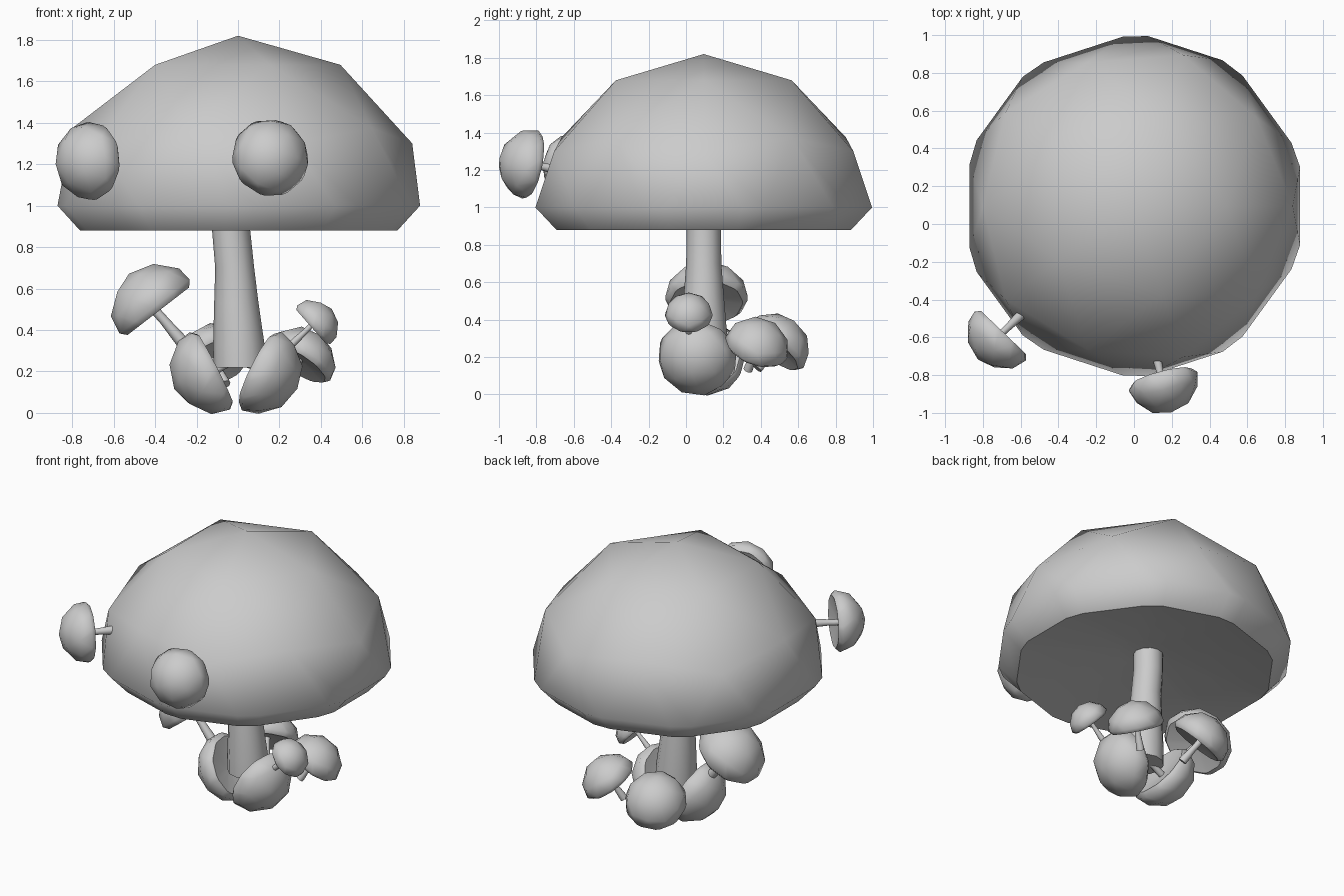
import bpy
import bmesh
from mathutils import Matrix, Vector

if "Cube" in bpy.data.objects:
    bpy.data.objects.remove(bpy.data.objects["Cube"])

grey = bpy.data.materials.new("plain_grey")
grey.use_nodes = True
grey.diffuse_color = (0.6, 0.6, 0.6, 1)
grey.node_tree.nodes["Principled BSDF"].inputs["Base Color"].default_value = (0.6, 0.6, 0.6, 1)

CAP_RADIUS = 0.94
RIM_HEIGHT = 0.12


def cap_mesh():
    """Icosphere dome cut above its middle, with a sloping lip and a shallow hollow underside."""
    bm = bmesh.new()
    bmesh.ops.create_icosphere(bm, subdivisions=2, radius=CAP_RADIUS)
    bmesh.ops.bisect_plane(bm, geom=bm.verts[:] + bm.edges[:] + bm.faces[:],
                           plane_co=(0, 0, RIM_HEIGHT), plane_no=(0, 0, 1), clear_inner=True)
    edges = [e for e in bm.edges if e.is_boundary]
    # Lip slopes in and down, then the underside rises gently to the stem
    for scale, height in ((0.875, 0), (0.2, RIM_HEIGHT)):
        grown = bmesh.ops.extrude_edge_only(bm, edges=edges)["geom"]
        edges = [g for g in grown if isinstance(g, bmesh.types.BMEdge) and g.is_boundary]
        for v in {v for e in edges for v in e.verts}:
            v.co = (v.co.x * scale, v.co.y * scale, height)
        for e in edges:
            e.smooth = height > 0
    bmesh.ops.contextual_create(bm, geom=edges)
    return finish(bm, "cap_mesh")


def stem_mesh():
    """Slightly bent stem, thicker at the foot: (height, x shift, radius)."""
    levels = [(0.16, -0.033, 0.092), (0, -0.033, 0.092), (-0.18, -0.016, 0.094),
              (-0.35, -0.008, 0.107), (-0.55, 0.004, 0.124), (-0.66, 0.008, 0.126)]
    bm = bmesh.new()
    rings = []
    for z, x, radius in levels:
        ring = bmesh.ops.create_circle(bm, segments=12, radius=radius,
                                       matrix=Matrix.Translation((x, 0, z)))
        rings.append(ring["verts"])
    for upper, lower in zip(rings, rings[1:]):
        for i in range(12):
            j = (i + 1) % 12
            bm.faces.new((upper[i], upper[j], lower[j], lower[i]))
    for ring in (rings[0], rings[-1]):
        for e in bm.faces.new(ring).edges:
            e.smooth = False
    return finish(bm, "stem_mesh")


def finish(bm, name):
    bmesh.ops.recalc_face_normals(bm, faces=bm.faces)
    for face in bm.faces:
        face.smooth = True
    mesh = bpy.data.meshes.new(name)
    bm.to_mesh(mesh)
    bm.free()
    mesh.materials.append(grey)
    return mesh


cap = cap_mesh()
stem = stem_mesh()


def mushroom(name, base, axis, radius, stem_length=1.0):
    """Place a cap and stem; base is the middle of the cap underside."""
    turn = Vector((0, 0, 1)).rotation_difference(Vector(axis)).to_matrix().to_4x4()
    place = Matrix.Translation(base) @ turn @ Matrix.Scale(radius / CAP_RADIUS, 4)
    stretch = Matrix.Diagonal((1, 1, stem_length, 1))
    for part, mesh, matrix in (("cap", cap, place), ("stem", stem, place @ stretch)):
        obj = bpy.data.objects.new(f"{name}_{part}", mesh)
        bpy.context.collection.objects.link(obj)
        obj.matrix_world = matrix


mushroom("main", (0, 0.095, 0.88), (0, 0, 1), CAP_RADIUS)

# Small mushrooms sprouting around the foot
mushroom("tall_sprout", (-0.385, 0.11, 0.49), (-0.61, 0, 0.79), 0.23, 1.3)
mushroom("right_low_sprout", (-0.11, 0.105, 0.215), (-0.88, -0.05, -0.45), 0.222)
mushroom("left_low_sprout", (0.09, 0.065, 0.215), (0.88, -0.15, -0.44), 0.222)
mushroom("left_tiny_sprout", (0.353, 0.015, 0.415), (0.75, 0, 0.66), 0.132, 1.3)
mushroom("left_back_sprout", (0.29, 0.37, 0.235), (0.5, 0.3, 0.8), 0.182)
mushroom("right_back_sprout", (-0.105, 0.465, 0.24), (-0.3, 0.6, 0.74), 0.197)

# Small mushrooms growing out of the main cap
mushroom("front_cap_sprout", (0.148, -0.81, 1.226), (0.25, -0.95, 0.19), 0.197)
mushroom("corner_cap_sprout", (-0.69, -0.575, 1.215), (-0.69, -0.72, 0), 0.197)
